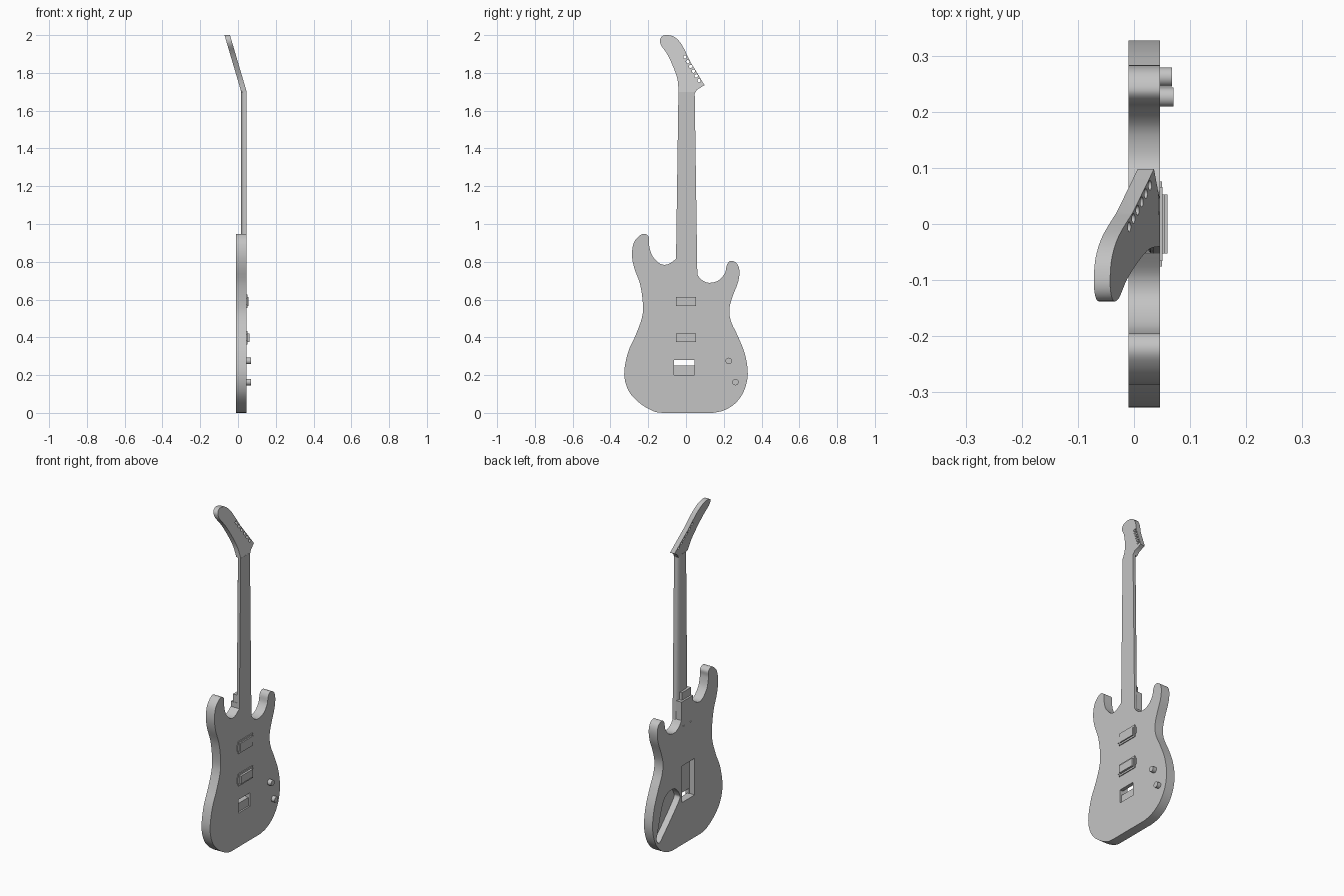
import bpy, bmesh, math
from mathutils import Vector, Matrix

if "Cube" in bpy.data.objects:
    bpy.data.objects.remove(bpy.data.objects["Cube"])

grey = bpy.data.materials.new("plain_grey")
grey.use_nodes = True
grey.diffuse_color = (0.55, 0.55, 0.55, 1)
grey.node_tree.nodes["Principled BSDF"].inputs["Base Color"].default_value = grey.diffuse_color

BACK, FRONT = -0.01, 0.046


def finish(name, bm):
    bmesh.ops.recalc_face_normals(bm, faces=bm.faces)
    mesh = bpy.data.meshes.new(name)
    bm.to_mesh(mesh)
    bm.free()
    mesh.materials.append(grey)
    obj = bpy.data.objects.new(name, mesh)
    bpy.context.collection.objects.link(obj)
    return obj


def smooth(obj):
    bpy.ops.object.select_all(action="DESELECT")
    obj.select_set(True)
    bpy.context.view_layer.objects.active = obj
    bpy.ops.object.shade_smooth_by_angle(angle=math.radians(30))


def spline(points, closed=False, steps=5):
    """Smooth path through the points (y, z)."""
    pts = [Vector(p) for p in points]
    n = len(pts)
    pick = (lambda i: pts[i % n]) if closed else (lambda i: pts[min(max(i, 0), n - 1)])
    path = []
    for i in range(n if closed else n - 1):
        a, b, c, d = (pick(i + k) for k in (-1, 0, 1, 2))
        for s in range(steps):
            t = s / steps
            path.append(b + (c - a) * t / 2 + (a - b * 2.5 + c * 2 - d / 2) * t * t
                        + ((b - c) * 1.5 + (d - a) / 2) * t ** 3)
    return path if closed else path + [pts[-1]]


def prism(name, outline, x0, x1):
    """Extrude a (y, z) outline along x."""
    bm = bmesh.new()
    base = bm.faces.new([bm.verts.new((x0, y, z)) for y, z in outline])
    new = bmesh.ops.extrude_face_region(bm, geom=[base])["geom"]
    bmesh.ops.translate(bm, vec=(x1 - x0, 0, 0),
                        verts=[v for v in new if isinstance(v, bmesh.types.BMVert)])
    return finish(name, bm)


def box(name, x0, x1, y0, y1, z0, z1):
    return prism(name, [(y0, z0), (y1, z0), (y1, z1), (y0, z1)], x0, x1)


def disc(name, y, z, r, x0, x1, sides=24):
    turn = [2 * math.pi * i / sides for i in range(sides)]
    return prism(name, [(y + r * math.cos(a), z + r * math.sin(a)) for a in turn], x0, x1)


def carve(target, cutters):
    for cutter in cutters:
        mod = target.modifiers.new("cut", "BOOLEAN")
        mod.operation, mod.solver, mod.object = "DIFFERENCE", "EXACT", cutter
        bpy.context.view_layer.objects.active = target
        bpy.ops.object.modifier_apply(modifier=mod.name)
        bpy.data.objects.remove(cutter)


# Body: double-horn outline, from the short-horn side round to the long-horn side
right_side = [(.058, .735), (.08, .707), (.118, .689), (.17, .7), (.206, .74), (.217, .785),
              (.238, .805), (.27, .79), (.283, .75), (.275, .69), (.247, .617), (.23, .55),
              (.238, .485), (.275, .405), (.312, .31), (.327, .205), (.306, .114),
              (.26, .05), (.2, .013), (.14, 0)]
left_side = [(-.12, 0), (-.17, .008), (-.243, .05), (-.302, .114), (-.327, .205), (-.307, .32),
             (-.265, .415), (-.233, .505), (-.228, .575), (-.243, .68), (-.275, .77),
             (-.286, .84), (-.275, .903), (-.243, .94), (-.217, .947), (-.196, .93),
             (-.196, .893), (-.18, .835), (-.138, .79), (-.095, .787), (-.053, .815)]
body = prism("body", spline(right_side) + spline(left_side), BACK, FRONT)

# Rear cavities, bridge recess with through slot, and neck bolt holes
control = [(.29, .12), (.265, .092), (.215, .133), (.085, .265), (.075, .307),
           (.12, .358), (.19, .354), (.235, .3), (.283, .146)]
cutters = [
    prism("control_cutter", spline(control, True), BACK - .02, .028),
    box("spring_cutter", BACK - .02, .025, -.067, .05, .25, .466),
    box("slot_cutter", BACK - .02, FRONT + .02, -.063, .045, .25, .28),
    box("recess_cutter", FRONT - .01, FRONT + .02, -.063, .045, .2, .28),
]
cutters += [disc("bolt_cutter", y, z, .006, BACK - .02, .004, 12)
            for y in (-.03, .035) for z in (.7, .76)]
carve(body, cutters)
smooth(body)

# Stepped heel behind the neck
box("heel", BACK, .03, -.052, .056, .7, .845)
box("heel_step", .002, .03, -.05, .035, .8, .89)

# Neck: flat fingerboard face, rounded back, slight taper
bm = bmesh.new()
rings = []
for z, y0, y1 in ((.73, -.054, .06), (1.7, -.04, .046)):
    mid, half = (y0 + y1) / 2, (y1 - y0) / 2
    ring = [(FRONT, y1), (FRONT, y0)]
    for i in range(17):
        a = math.pi * i / 16
        ring.append((.035 - .02 * math.sin(a) ** .8, mid - half * math.cos(a)))
    rings.append([bm.verts.new((x, y, z)) for x, y in ring])
for i in range(len(rings[0])):
    bm.faces.new([rings[0][i - 1], rings[0][i], rings[1][i], rings[1][i - 1]])
for ring in rings:
    bm.faces.new(ring)
smooth(finish("neck", bm))

# Headstock: curved blade drilled for six tuners, then raked backwards
curve = [(-.04, 1.7), (-.045, 1.765), (-.069, 1.835), (-.1, 1.9), (-.132, 1.947),
         (-.137, 1.978), (-.122, 1.996), (-.095, 2), (-.058, 1.988), (-.021, 1.947), (.021, 1.862)]
corner = [(.098, 1.735), (.08, 1.724), (.058, 1.71), (.046, 1.69)]
head = prism("headstock", spline(curve) + corner, .017, FRONT)
carve(head, [disc("tuner_cutter", -.005 + .0148 * i, 1.884 - .025 * i, .009, -.05, .1, 16)
             for i in range(6)])
for v in head.data.vertices:
    v.co.x -= .295 * max(v.co.z - 1.7, 0)
smooth(head)


# Pickups: ring with end tabs, and a coil block on top
def pickup(name, z, top):
    ring = box(name + "_ring", FRONT - .002, FRONT + .005, -.066, .066, z - .036, z + .036)
    carve(ring, [box("ring_cutter", 0, .1, -.056, .056, z - .026, z + .026)])
    for side in (-1, 1):
        y0, y1 = sorted((side * .06, side * .076))
        box(name + "_tab", FRONT - .002, FRONT + .004, y0, y1, z - .018, z + .018)
    box(name + "_coils", FRONT - .002, top, -.053, .053, z - .023, z + .023)


pickup("neck_pickup", .59, .055)
pickup("bridge_pickup", .398, .06)

# Control knobs
for name, y, z, top in (("volume_knob", .226, .275, .07), ("tone_knob", .262, .163, .068)):
    smooth(disc(name, y, z, .017, FRONT - .002, top))
